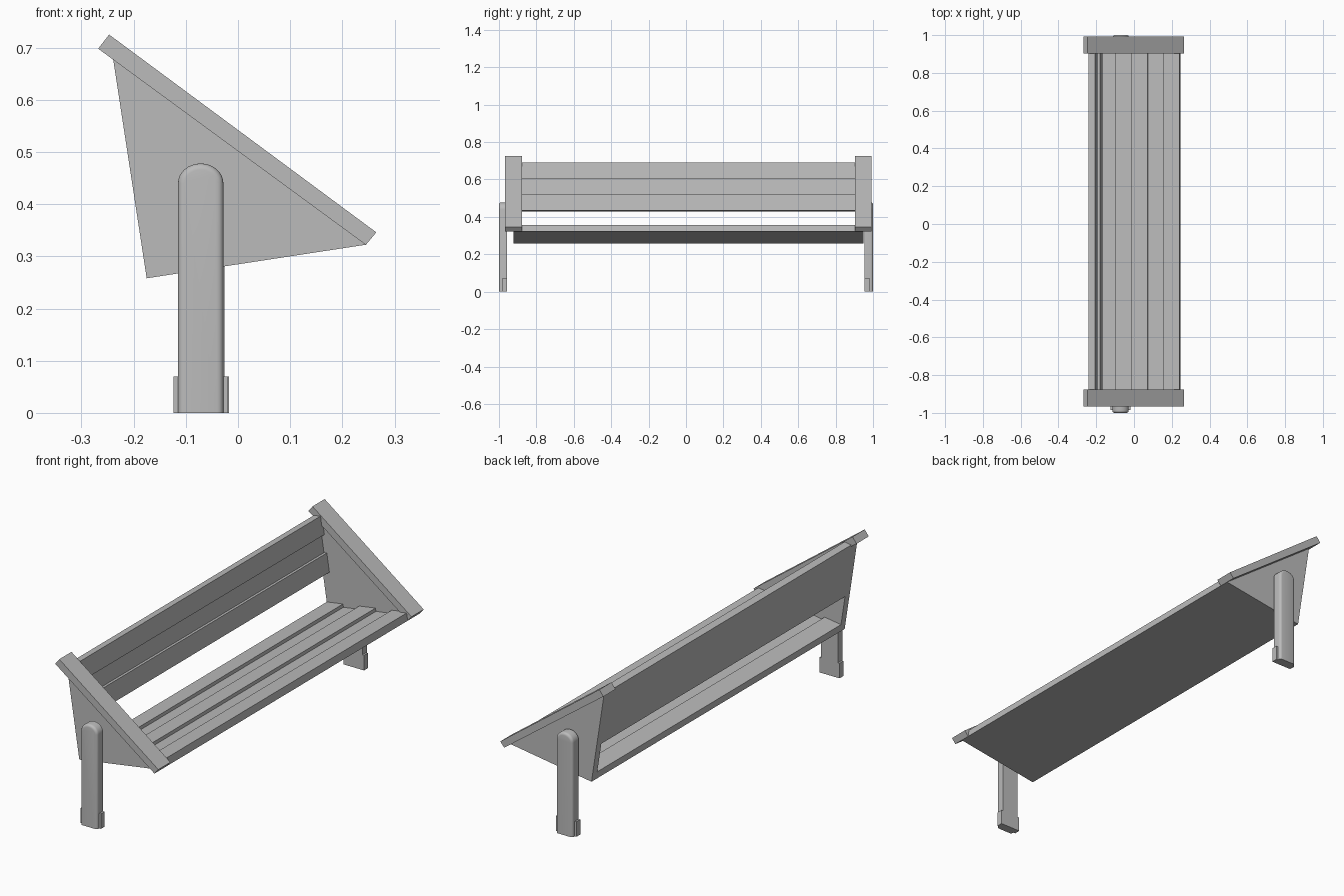
import bpy, bmesh, math
from mathutils import Vector

cube = bpy.data.objects.get("Cube")
if cube:
    bpy.data.objects.remove(cube, do_unlink=True)

grey = bpy.data.materials.new("plain grey")
grey.use_nodes = True
COLOUR = (0.5, 0.5, 0.5, 1)
grey.diffuse_color = COLOUR
grey.node_tree.nodes["Principled BSDF"].inputs["Base Color"].default_value = COLOUR

# Seat frame: a right angle leaning back, with its corner at the low rear
CORNER = Vector((-0.175, 0.258))
TILT = math.radians(8.7)
ALONG = Vector((math.cos(TILT), math.sin(TILT)))
UP = Vector((-math.sin(TILT), math.cos(TILT)))
DEPTH, HEIGHT, PITCH = 0.425, 0.432, 0.0855
Y_RIGHT, Y_LEFT = -0.922, 0.948
WALL = 0.035


def tilted(u, v):
    return CORNER + ALONG * u + UP * v


def prism(name, profile, y0, y1):
    """Extrude an x-z outline between two y positions."""
    bm = bmesh.new()
    face = bm.faces.new([bm.verts.new((p[0], y0, p[1])) for p in profile])
    ext = bmesh.ops.extrude_face_region(bm, geom=[face])["geom"]
    moved = [g for g in ext if isinstance(g, bmesh.types.BMVert)]
    bmesh.ops.translate(bm, vec=(0, y1 - y0, 0), verts=moved)
    bmesh.ops.recalc_face_normals(bm, faces=bm.faces[:])
    mesh = bpy.data.meshes.new(name)
    bm.to_mesh(mesh)
    bm.free()
    mesh.materials.append(grey)
    obj = bpy.data.objects.new(name, mesh)
    bpy.context.collection.objects.link(obj)
    return obj


def tilted_board(name, u0, u1, v0, v1):
    corners = [tilted(u0, v0), tilted(u1, v0), tilted(u1, v1), tilted(u0, v1)]
    return prism(name, corners, Y_RIGHT + WALL, Y_LEFT - WALL)


# Seat and back boards, alternately thick and thin
for i in range(5):
    thick = 0.02 if i % 2 else 0.035
    tilted_board(f"seat_board_{i + 1}", i * DEPTH / 5, (i + 1) * DEPTH / 5, 0, thick)
for i in range(3):
    thick = 0.02 if i % 2 else 0.035
    low = HEIGHT - (3 - i) * PITCH - 0.002
    tilted_board(f"back_board_{i + 1}", 0, thick, low, low + PITCH + 0.002)

# Triangular side panels, sloping arm rails and legs
triangle = [tilted(0, 0), tilted(DEPTH, 0), tilted(0, HEIGHT)]
rail = [(0.245, 0.322), (0.265, 0.346), (-0.247, 0.725), (-0.268, 0.698)]
LEG_HALF, LEG_TOP, BEVEL = 0.0435, 0.478, 0.012


def leg(side, x, inner, outer):
    # Post with a rounded head and softened outer edge
    outline = [(x - LEG_HALF, 0), (x + LEG_HALF, 0)]
    for k in range(17):
        a = math.pi * k / 16
        outline.append((x + LEG_HALF * math.cos(a),
                        LEG_TOP - 0.038 + 0.038 * math.sin(a)))
    post = prism(f"{side}_leg", outline, inner, outer)
    bm = bmesh.new()
    bm.from_mesh(post.data)
    rim = [e for e in bm.edges
           if all(abs(v.co.y - outer) < 1e-5 for v in e.verts)
           and max(v.co.z for v in e.verts) > 0.01]
    bmesh.ops.bevel(bm, geom=rim, offset=BEVEL, segments=4, profile=0.5,
                    affect='EDGES', clamp_overlap=True)
    bm.to_mesh(post.data)
    bm.free()
    bpy.ops.object.select_all(action='DESELECT')
    post.select_set(True)
    bpy.context.view_layer.objects.active = post
    bpy.ops.object.shade_smooth_by_angle(angle=math.radians(35))
    # Slightly wider foot block on the inner part of the post
    w = LEG_HALF + 0.009
    foot = [(x - w, 0), (x + w, 0), (x + w, 0.07), (x - w, 0.07)]
    step = math.copysign(0.028, outer)
    prism(f"{side}_foot", foot, inner, inner + step)


for side, edge, inward, leg_x, leg_in, leg_out in (
        ("right", Y_RIGHT, 1, -0.0715, -0.957, -1.0),
        ("left", Y_LEFT, -1, -0.0695, 0.955, 1.0)):
    prism(f"{side}_side_panel", triangle, edge, edge + inward * WALL)
    prism(f"{side}_arm_rail", rail, edge - 0.045, edge + 0.045)
    leg(side, leg_x, leg_in, leg_out)
